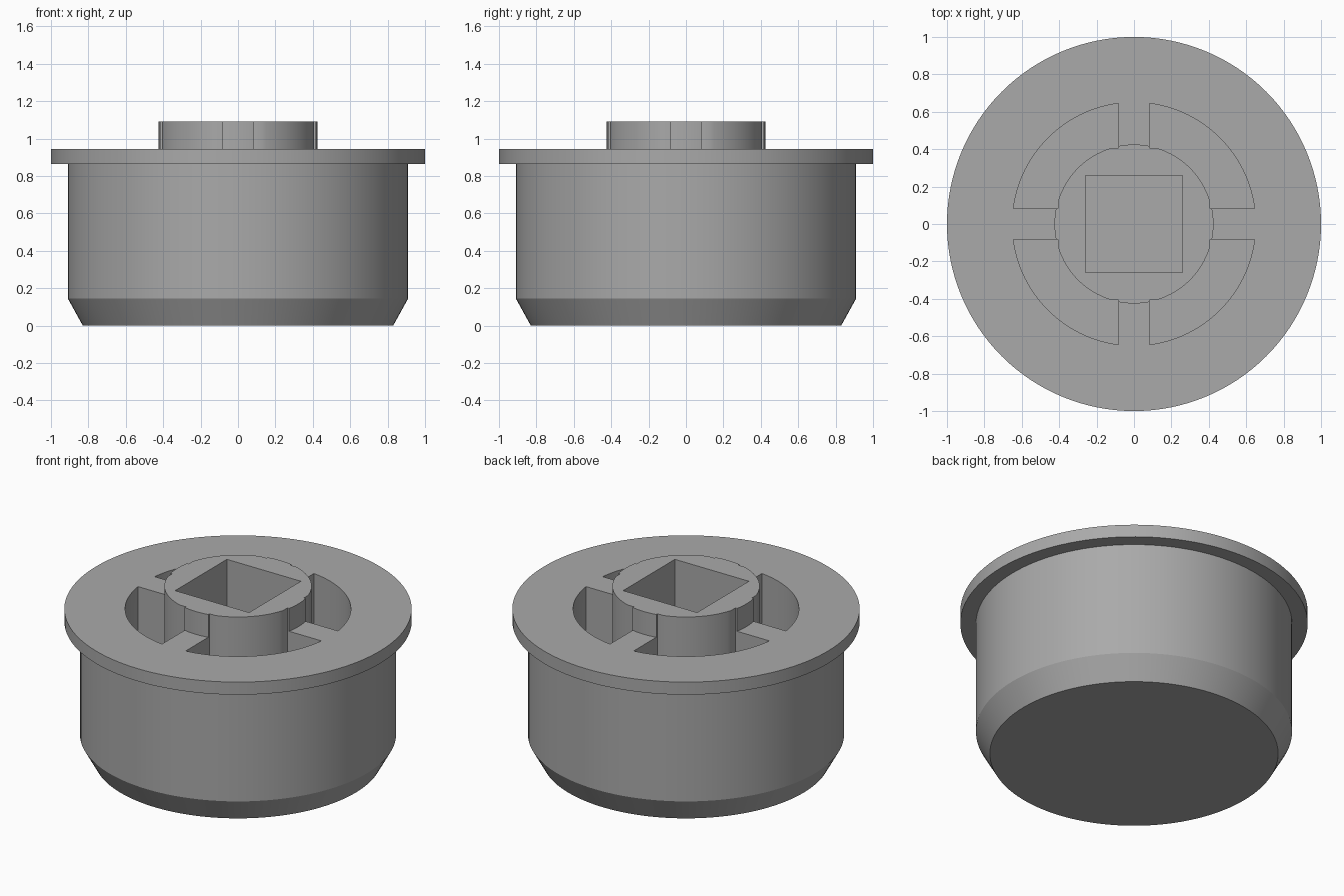
import bpy
import bmesh
from math import asin, atan2, cos, sin, pi, radians

default = bpy.data.objects.get("Cube")
if default:
    bpy.data.objects.remove(default)

SEGMENTS = 128
POCKET_FLOOR = 0.15
TOP = 1.09

# Plain grey plastic
grey = bpy.data.materials.new("plain grey")
grey.use_nodes = True
colour = (0.4, 0.4, 0.4, 1)
grey.diffuse_color = colour
grey.node_tree.nodes["Principled BSDF"].inputs["Base Color"].default_value = colour


def make_object(name, bm):
    bmesh.ops.recalc_face_normals(bm, faces=bm.faces)
    mesh = bpy.data.meshes.new(name)
    bm.to_mesh(mesh)
    bm.free()
    mesh.materials.append(grey)
    obj = bpy.data.objects.new(name, mesh)
    bpy.context.collection.objects.link(obj)
    return obj


def lathe(name, profile):
    """Solid of revolution from (radius, height) pairs, capped at both ends."""
    bm = bmesh.new()
    rings = [[bm.verts.new((r * cos(2 * pi * i / SEGMENTS), r * sin(2 * pi * i / SEGMENTS), z))
              for i in range(SEGMENTS)] for r, z in profile]
    for low, high in zip(rings, rings[1:]):
        for i in range(SEGMENTS):
            j = (i + 1) % SEGMENTS
            bm.faces.new((low[i], low[j], high[j], high[i]))
    bm.faces.new(rings[0][::-1])
    bm.faces.new(rings[-1])
    return make_object(name, bm)


def prism(name, outline, bottom, top):
    bm = bmesh.new()
    base = bm.faces.new([bm.verts.new((x, y, bottom)) for x, y in outline])
    extruded = bmesh.ops.extrude_face_region(bm, geom=[base])["geom"]
    moved = [v for v in extruded if isinstance(v, bmesh.types.BMVert)]
    bmesh.ops.translate(bm, verts=moved, vec=(0, 0, top - bottom))
    return make_object(name, bm)


def arc(radius, start, end, steps):
    angles = [start + (end - start) * i / steps for i in range(steps + 1)]
    return [(radius * cos(a), radius * sin(a)) for a in angles]


def cut(target, cutter):
    cutter.hide_render = True
    mod = target.modifiers.new("cut", "BOOLEAN")
    mod.operation = "DIFFERENCE"
    mod.solver = "EXACT"
    mod.object = cutter
    bpy.context.view_layer.objects.active = target
    bpy.ops.object.modifier_apply(modifier=mod.name)
    bpy.data.objects.remove(cutter)


# Chamfered drum, flange and raised hub in one turned profile
plug = lathe("flanged_plug", [(0.83, 0), (0.91, 0.145), (0.91, 0.865), (1, 0.865),
                              (1, 0.945), (0.425, 0.945), (0.425, TOP)])

# Four pockets between the spokes, with small flats either side of each spoke
half_spoke, flat, hub, rim = 0.083, 0.405, 0.424, 0.65
edge = asin(half_spoke / rim)
step = atan2((hub ** 2 - flat ** 2) ** 0.5, flat)
quarter = (arc(rim, edge, pi / 2 - edge, 24) + [(half_spoke, flat)]
           + arc(hub, pi / 2 - step, step, 16) + [(flat, half_spoke)])
for k in range(4):
    c, s = cos(k * pi / 2), sin(k * pi / 2)
    turned = [(x * c - y * s, x * s + y * c) for x, y in quarter]
    cut(plug, prism("pocket_cutter", turned, POCKET_FLOOR, TOP + 0.1))

# Square drive socket in the hub
h = 0.26
cut(plug, prism("socket_cutter", [(-h, -h), (h, -h), (h, h), (-h, h)], POCKET_FLOOR, TOP + 0.1))

# Smooth round walls, crisp edges
bpy.ops.object.select_all(action="DESELECT")
plug.select_set(True)
bpy.context.view_layer.objects.active = plug
bpy.ops.object.shade_smooth_by_angle(angle=radians(20))
